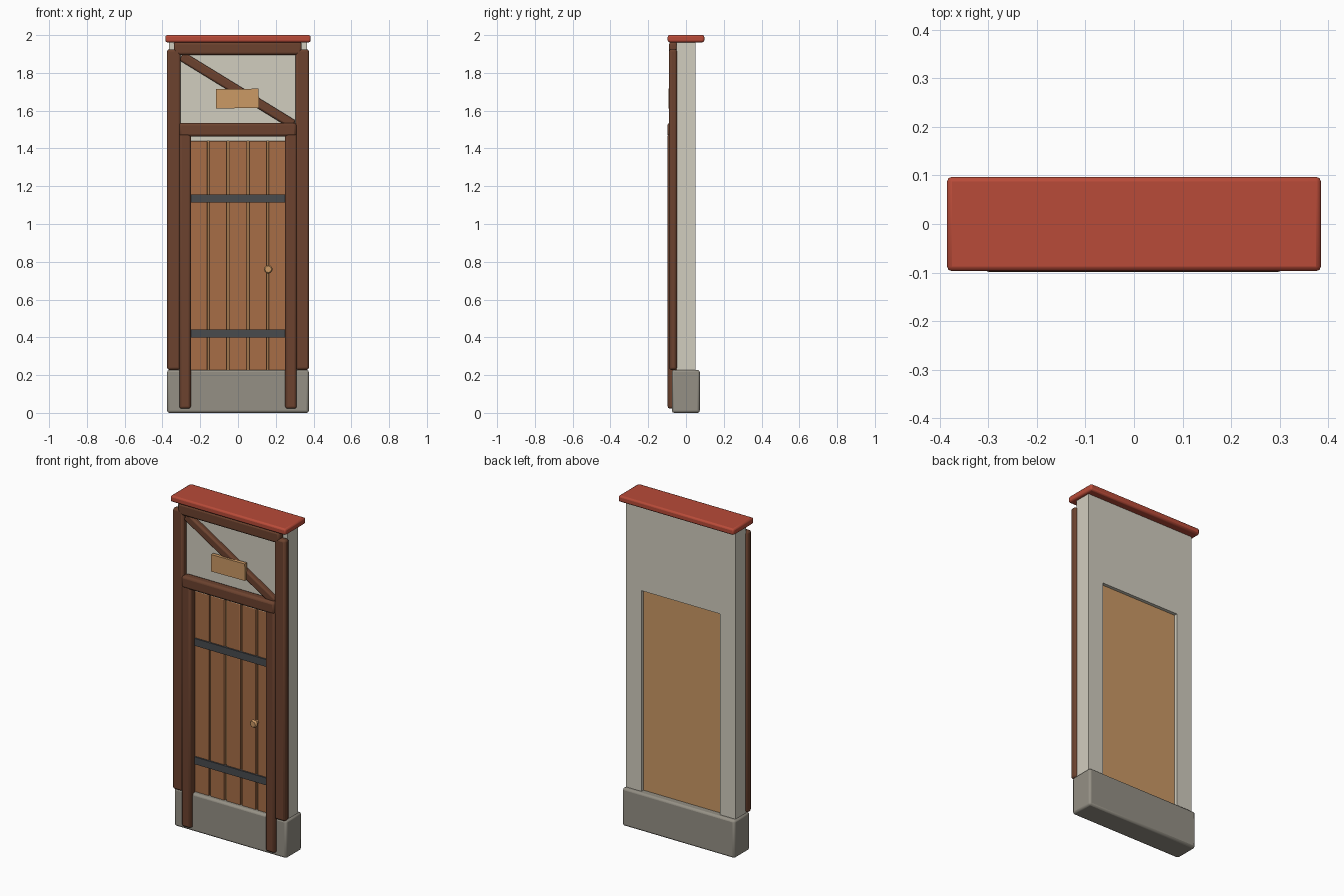
import bpy
import bmesh
from math import radians
from mathutils import Matrix, Vector

cube = bpy.data.objects.get("Cube")
if cube:
    bpy.data.objects.remove(cube, do_unlink=True)


def material(name, rgb):
    mat = bpy.data.materials.new(name)
    mat.use_nodes = True
    color = (*rgb, 1)
    mat.diffuse_color = color
    bsdf = mat.node_tree.nodes["Principled BSDF"]
    bsdf.inputs["Base Color"].default_value = color
    bsdf.inputs["Roughness"].default_value = 0.8
    return mat


PLASTER = material("plaster", (0.64, 0.61, 0.52))
STONE = material("grey stone", (0.30, 0.28, 0.235))
TIMBER = material("dark timber", (0.15, 0.055, 0.028))
TILE = material("red tile", (0.48, 0.07, 0.04))
PLANK = material("plank wood", (0.39, 0.155, 0.062))
PALE = material("pale wood", (0.60, 0.32, 0.13))
IRON = material("dark iron", (0.065, 0.07, 0.076))


def finish(bm, name, mat, bevel=0, segments=2):
    """Turn a bmesh into an object, with optional rounded edges."""
    bmesh.ops.recalc_face_normals(bm, faces=bm.faces)
    mesh = bpy.data.meshes.new(name)
    bm.to_mesh(mesh)
    bm.free()
    mesh.materials.append(mat)
    obj = bpy.data.objects.new(name, mesh)
    bpy.context.collection.objects.link(obj)
    if bevel:
        mod = obj.modifiers.new("rounded_edges", "BEVEL")
        mod.width = bevel
        mod.segments = segments
        bpy.ops.object.select_all(action="DESELECT")
        bpy.context.view_layer.objects.active = obj
        obj.select_set(True)
        bpy.ops.object.shade_smooth_by_angle(angle=radians(35))
    return obj


def box(name, mat, x, y, z, bevel=0, tilt=0):
    """Box between (min, max) ranges, tilted in the facade plane."""
    bm = bmesh.new()
    bmesh.ops.create_cube(bm, size=1)
    bmesh.ops.scale(bm, vec=[r[1] - r[0] for r in (x, y, z)], verts=bm.verts)
    centre = Vector([sum(r) / 2 for r in (x, y, z)])
    turn = Matrix.Rotation(radians(tilt), 4, "Y")
    bmesh.ops.transform(bm, matrix=Matrix.Translation(centre) @ turn, verts=bm.verts)
    return finish(bm, name, mat, bevel)


def disc(name, mat, x, y, z, radius, bevel=0):
    """Eight-sided cylinder along y."""
    bm = bmesh.new()
    bmesh.ops.create_cone(bm, cap_ends=True, segments=8, radius1=radius,
                          radius2=radius, depth=y[1] - y[0])
    place = Matrix.Translation((x, sum(y) / 2, z)) @ Matrix.Rotation(radians(90), 4, "X")
    bmesh.ops.transform(bm, matrix=place, verts=bm.verts)
    return finish(bm, name, mat, bevel, 1)


# Plaster wall with a doorway cut through it
outer, inner, low, door_top, high = 0.365, 0.263, 0.2, 1.44, 1.97
profile = [(-outer, low), (-inner, low), (-inner, door_top), (inner, door_top),
           (inner, low), (outer, low), (outer, high), (-outer, high)]
bm = bmesh.new()
face = bm.faces.new([bm.verts.new((px, -0.05, pz)) for px, pz in profile])
ext = bmesh.ops.extrude_face_region(bm, geom=[face])
bmesh.ops.translate(bm, vec=(0, 0.1, 0),
                    verts=[v for v in ext["geom"] if isinstance(v, bmesh.types.BMVert)])
finish(bm, "plaster_wall", PLASTER)

# Stone footing and tiled cap
box("stone_base", STONE, (-0.375, 0.375), (-0.075, 0.073), (0, 0.228), 0.012)
box("roof_cap", TILE, (-0.385, 0.385), (-0.097, 0.097), (1.962, 2), 0.01)

# Timber frame
for side, s in (("left", 1), ("right", -1)):
    box(side + "_outer_post", TIMBER, sorted((s * 0.305, s * 0.376)),
        (-0.09, -0.048), (0.228, 1.925), 0.012)
    box(side + "_door_post", TIMBER, sorted((s * 0.25, s * 0.311)),
        (-0.097, -0.045), (0.022, 1.48), 0.012)
box("top_beam", TIMBER, (-0.34, 0.337), (-0.09, -0.045), (1.895, 1.963), 0.012)
box("door_lintel", TIMBER, (-0.312, 0.31), (-0.099, -0.045), (1.463, 1.536), 0.014)
box("diagonal_brace", TIMBER, (-0.35, 0.345), (-0.078, -0.04), (1.682, 1.732), 0.01, 31.5)

# Door: backing panel, planks and iron straps
box("door_backing", PALE, (-0.263, 0.263), (-0.035, 0.03), (0.21, 1.44))
pitch = 0.105
for i in range(5):
    cx = (i - 2) * pitch
    box(f"door_plank_{i + 1}", PLANK, (cx - 0.0475, cx + 0.0475),
        (-0.047, -0.02), (0.222, 1.44), 0.004)
for name, z in (("lower", 0.42), ("upper", 1.135)):
    box(name + "_door_strap", IRON, (-0.255, 0.255), (-0.056, -0.04), (z - 0.022, z + 0.022))

# Door knob
disc("knob_stem", PALE, 0.16, (-0.07, -0.04), 0.76, 0.012)
disc("door_knob", PALE, 0.16, (-0.088, -0.066), 0.76, 0.024, 0.006)

# Blank sign board over the door
box("sign_board", PALE, (-0.116, 0.11), (-0.092, -0.07), (1.613, 1.715), 0, -0.8)
